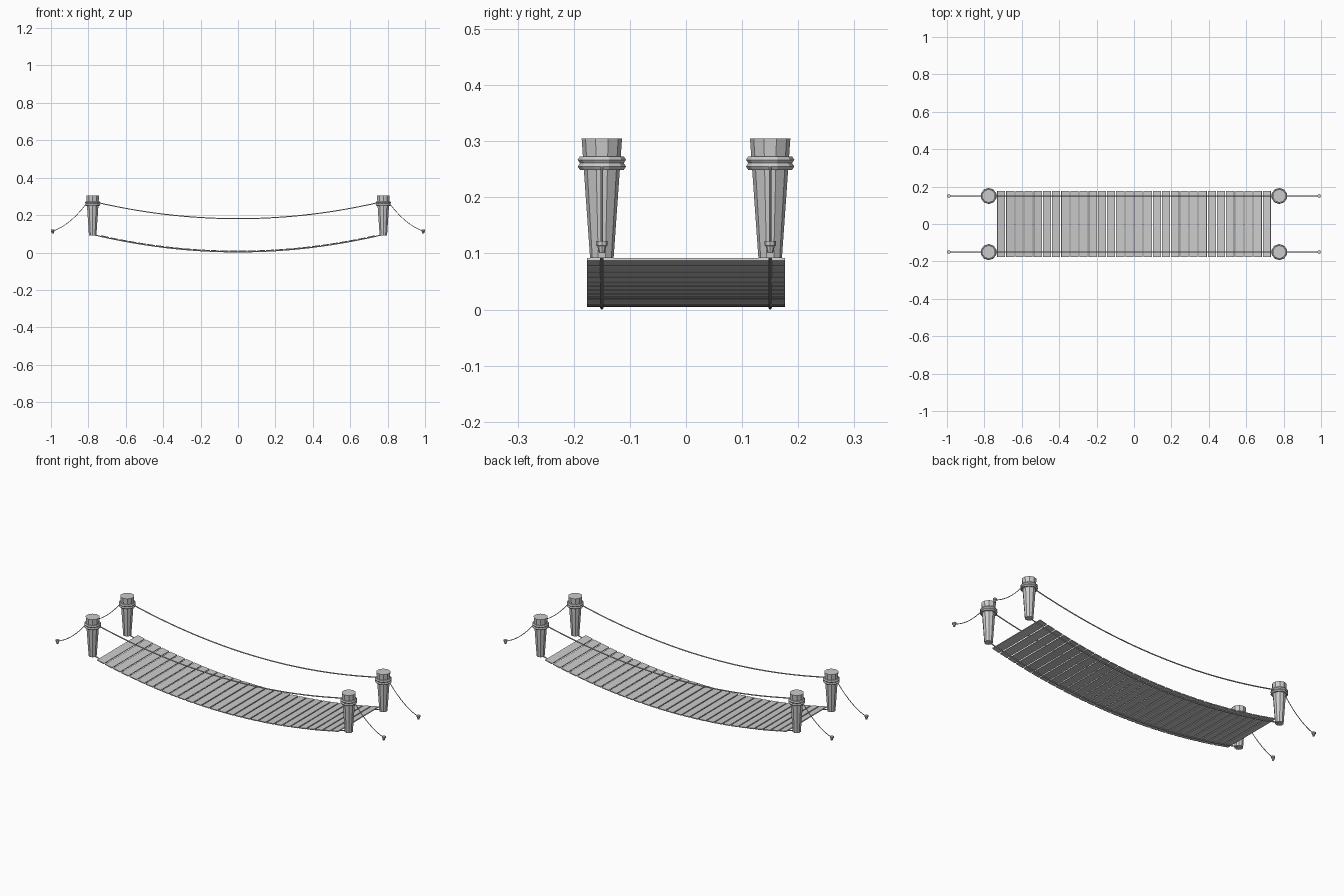
import bpy, bmesh, math
from mathutils import Matrix

cube = bpy.data.objects.get("Cube")
if cube:
    bpy.data.objects.remove(cube)

grey = bpy.data.materials.new("plain grey")
grey.use_nodes = True
colour = (0.6, 0.6, 0.6, 1)
grey.diffuse_color = colour
grey.node_tree.nodes["Principled BSDF"].inputs["Base Color"].default_value = colour


def finish(bm, name, location=(0, 0, 0), tilt=0):
    bmesh.ops.recalc_face_normals(bm, faces=bm.faces)
    mesh = bpy.data.meshes.new(name)
    bm.to_mesh(mesh)
    bm.free()
    mesh.materials.append(grey)
    obj = bpy.data.objects.new(name, mesh)
    obj.location = location
    obj.rotation_euler.y = tilt
    bpy.context.collection.objects.link(obj)
    return obj


def lathe(bm, profile, sides):
    """Stack rings of (radius, height) and close both ends."""
    rings = []
    for r, z in profile:
        rings.append([bm.verts.new((r * math.sin(math.tau * i / sides),
                                    r * math.cos(math.tau * i / sides), z))
                      for i in range(sides)])
    for low, high in zip(rings, rings[1:]):
        for i in range(sides):
            j = (i + 1) % sides
            bm.faces.new((low[i], low[j], high[j], high[i]))
    bm.faces.new(rings[0][::-1])
    bm.faces.new(rings[-1])


def rope(name, points, radius):
    """Six-sided tube along a path lying in a vertical plane."""
    bm = bmesh.new()
    rings = []
    for i, (x, y, z) in enumerate(points):
        a, b = points[max(i - 1, 0)], points[min(i + 1, len(points) - 1)]
        angle = math.atan2(b[2] - a[2], b[0] - a[0])
        ring = []
        for k in range(6):
            u = radius * math.cos(math.tau * k / 6)
            v = radius * math.sin(math.tau * k / 6)
            ring.append(bm.verts.new((x - v * math.sin(angle), y + u,
                                      z + v * math.cos(angle))))
        rings.append(ring)
    for a, b in zip(rings, rings[1:]):
        for k in range(6):
            n = (k + 1) % 6
            bm.faces.new((a[k], a[n], b[n], b[k]))
    bm.faces.new(rings[0])
    bm.faces.new(rings[-1][::-1])
    finish(bm, name)


def sag(x, low, rise, span):
    return low + rise * (x / span) ** 2


POST_X, POST_Y = 0.777, 0.15
SPAN = 0.735
PLANKS = 30

# Deck planks following the sag
pitch = 2 * SPAN / PLANKS
for i in range(PLANKS):
    x = -SPAN + pitch * (i + 0.5)
    slope = math.atan(2 * 0.083 * x / SPAN ** 2)
    bm = bmesh.new()
    bmesh.ops.create_cube(bm, size=1, matrix=Matrix.Diagonal((0.043, 0.353, 0.005, 1)))
    finish(bm, f"plank_{i + 1}", (x, 0, sag(x, 0.0075, 0.083, SPAN)), -slope)

steps = 24
for side, y in (("front", -POST_Y), ("back", POST_Y)):
    # Deck rope and hand rope
    xs = [POST_X * (2 * i / steps - 1) for i in range(steps + 1)]
    rope(f"{side}_deck_rope", [(x, y, sag(x, 0.003, 0.093, POST_X)) for x in xs], 0.003)
    rope(f"{side}_hand_rope", [(x, y, sag(x, 0.181, 0.086, 0.75)) for x in xs], 0.003)

    for end, s in (("left", 1), ("right", -1)):
        # Tapered post with a bound collar
        bm = bmesh.new()
        lathe(bm, [(0.021, 0.092), (0.036, 0.305)], 10)
        for z in (0.255, 0.267):
            lathe(bm, [(0.033, z - 0.006), (0.039, z - 0.006), (0.043, z),
                       (0.039, z + 0.006), (0.033, z + 0.006)], 10)
        finish(bm, f"{side}_{end}_post", (s * POST_X, y, 0))

        # Sagging guy rope
        points = []
        for i in range(11):
            t = i / 10
            points.append((s * (0.81 + 0.18 * t), y,
                           0.262 - 0.147 * t - 0.022 * 4 * t * (1 - t)))
        rope(f"{side}_{end}_guy_rope", points, 0.002)

        # Ground peg
        bm = bmesh.new()
        lathe(bm, [(0.005, 0.101), (0.008, 0.113), (0.01, 0.114), (0.01, 0.122)], 8)
        finish(bm, f"{side}_{end}_peg", (s * 0.99, y, 0))
